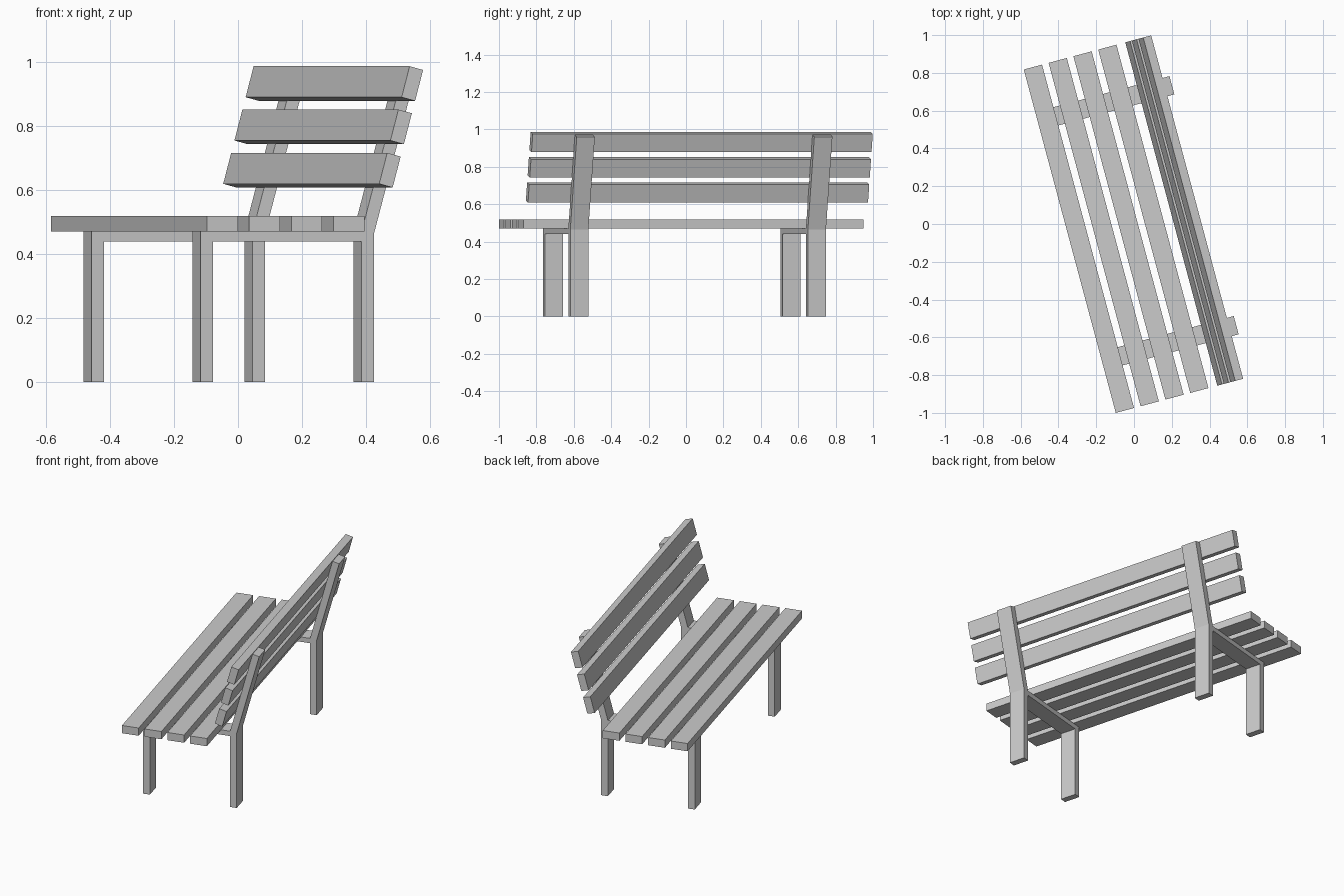
import bpy, bmesh
from math import radians, sin, cos
from mathutils import Matrix

if "Cube" in bpy.data.objects:
    bpy.data.objects.remove(bpy.data.objects["Cube"])

TURN = Matrix.Rotation(radians(15), 4, 'Z')   # whole bench is turned in plan
TILT = radians(15)                            # backrest lean
HALF_LEN = 0.941


def finish(name, bm):
    bmesh.ops.recalc_face_normals(bm, faces=bm.faces)
    mesh = bpy.data.meshes.new(name)
    bm.to_mesh(mesh)
    bm.free()
    obj = bpy.data.objects.new(name, mesh)
    obj.matrix_world = TURN
    bpy.context.collection.objects.link(obj)
    return obj


def board(name, x, z, size, tilt=0.0):
    bm = bmesh.new()
    m = (Matrix.Translation((x, 0, z)) @ Matrix.Rotation(tilt, 4, 'Y')
         @ Matrix.Diagonal((*size, 1)))
    bmesh.ops.create_cube(bm, size=1, matrix=m)
    return finish(name, bm)


def extrude_profile(name, profile, y, width):
    bm = bmesh.new()
    face = bm.faces.new([bm.verts.new((x, y - width / 2, z)) for x, z in profile])
    ext = bmesh.ops.extrude_face_region(bm, geom=[face])
    verts = [g for g in ext['geom'] if isinstance(g, bmesh.types.BMVert)]
    bmesh.ops.translate(bm, vec=(0, width, 0), verts=verts)
    return finish(name, bm)


# Seat slats
for i in range(4):
    board(f"seat_slat_{i + 1}", -0.302 + 0.136 * i, 0.4945,
          (0.10, 2 * HALF_LEN, 0.048))

# Leaning backrest slats, spaced along the lean
for i in range(3):
    d = 0.14 * i
    board(f"back_slat_{i + 1}", 0.239 + d * sin(TILT), 0.662 + d * cos(TILT),
          (0.045, 2 * HALF_LEN, 0.10), TILT)

# Side frames: front leg, seat rail, rear leg and back support in one flat bar
frame = [(-0.31, 0), (-0.27, 0), (-0.27, 0.44), (0.21, 0.44), (0.21, 0),
         (0.25, 0), (0.25, 0.464), (0.384, 0.96), (0.345, 0.97),
         (0.21, 0.47), (-0.31, 0.47)]
for side, y in (("left", 0.6575), ("right", -0.6575)):
    extrude_profile(f"{side}_frame", frame, y, 0.10)
